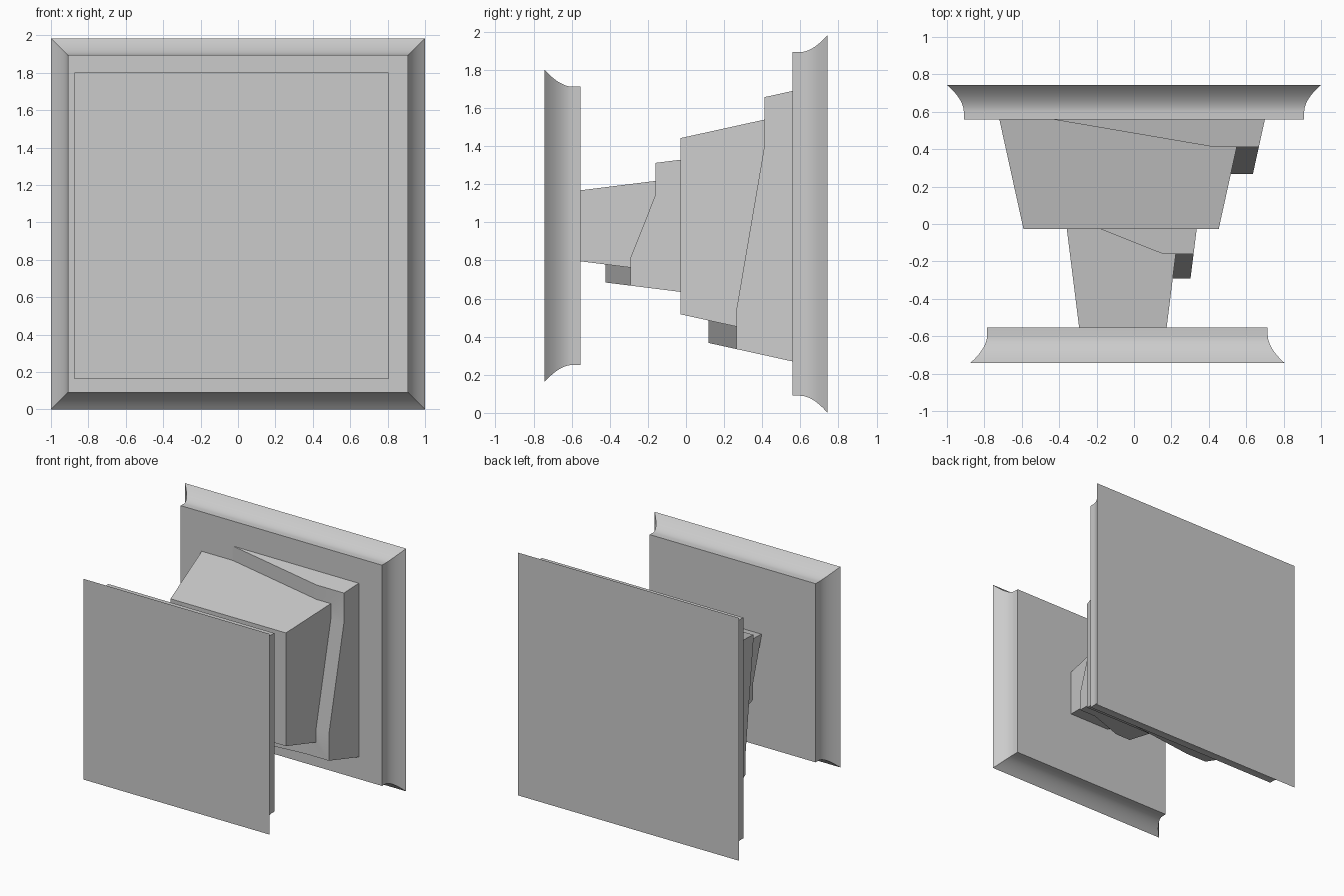
import bpy, bmesh
from mathutils import Vector

if "Cube" in bpy.data.objects:
    bpy.data.objects.remove(bpy.data.objects["Cube"])

SMOOTH = 0.5


def make_object(name, bm):
    bmesh.ops.remove_doubles(bm, verts=bm.verts, dist=1e-5)
    bmesh.ops.recalc_face_normals(bm, faces=bm.faces)
    mesh = bpy.data.meshes.new(name)
    bm.to_mesh(mesh)
    bm.free()
    ob = bpy.data.objects.new(name, mesh)
    bpy.context.collection.objects.link(ob)
    bpy.ops.object.select_all(action='DESELECT')
    ob.select_set(True)
    bpy.context.view_layer.objects.active = ob
    bpy.ops.object.shade_smooth_by_angle(angle=SMOOTH)
    return ob


def loft(name, rings):
    """Capped rectangular loft along y; ring = (y, centre x, centre z, half x, half z)."""
    bm = bmesh.new()
    loops = [[bm.verts.new((cx + sx * hx, y, cz + sz * hz))
              for sx, sz in ((-1, -1), (1, -1), (1, 1), (-1, 1))]
             for y, cx, cz, hx, hz in rings]
    for a, b in zip(loops, loops[1:]):
        for i in range(4):
            j = (i + 1) % 4
            bm.faces.new((a[i], a[j], b[j], b[i]))
    bm.faces.new(loops[0])
    bm.faces.new(loops[-1])
    return make_object(name, bm)


def plate(name, cx, cz, hx, hz, y_inner, y_outer):
    """Square plate: straight lip, then a cove flaring to a sharp outer rim."""
    y_cove = y_inner + (y_outer - y_inner) * 0.22
    rings = [(y_inner, cx, cz, hx - 0.09, hz - 0.09)]
    n = 12
    for i in range(n + 1):
        t = i / n
        d = 0.09 * (t ** 1.85 - 1)
        rings.append((y_cove + (y_outer - y_cove) * t, cx, cz, hx + d, hz + d))
    return loft(name, rings)


def stem(name, cx, cz, y_back, y_front, inner_back, outer_back, slope, ramp):
    """Tapered square stem with a ledge that spirals once around it in four ramps."""
    def inner(y):
        return inner_back - (y_back - y) * slope

    def outer(y):
        return outer_back - (y_back - y) * slope

    loft(name + "_core", [(y, cx, cz, inner(y), inner(y)) for y in (y_back, y_front)])

    # side frames: (outward direction, travel direction) for top, right, bottom, left
    sides = [((0, 1), (1, 0)), ((1, 0), (0, -1)), ((0, -1), (-1, 0)), ((-1, 0), (0, 1))]
    step = (y_front - y_back) / 4
    bm = bmesh.new()

    def pt(side, u, r, y):
        (nx, nz), (tx, tz) = sides[side]
        return bm.verts.new((cx + nx * r + tx * u, y, cz + nz * r + tz * u))

    def station(side, u, y, corner=False, end=False):
        ui = inner(y) if corner or end else u
        uo = outer(y) if corner else ui
        ub = outer(y_back) if corner else inner(y_back) if end else u
        return (pt(side, ui, inner(y), y), pt(side, uo, outer(y), y),
                pt(side, ub, outer(y_back), y_back))

    stations = []
    for s in range(4):
        y0, y1 = y_back + s * step, y_back + (s + 1) * step
        stations.append(station(s, -ramp, y0))
        stations.append(station(s, ramp, y1))
        stations.append(station(s, 0, y1, corner=s < 3, end=s == 3))
    for a, b in zip(stations, stations[1:]):
        bm.faces.new((a[0], a[1], b[1], b[0]))      # ledge
        bm.faces.new((a[1], a[2], b[2], b[1]))      # outer wall
    last = stations[-1]
    foot = pt(3, inner(y_back), inner(y_back), y_back)
    bm.faces.new((last[0], last[1], last[2], foot))  # end, flush with the core top
    bmesh.ops.dissolve_degenerate(bm, dist=1e-5, edges=bm.edges)
    make_object(name + "_spiral_ledge", bm)


# back and front plates
plate("back_plate", 0.0, 0.992, 1.0, 0.992, 0.56, 0.743)
plate("front_plate", -0.035, 0.982, 0.84, 0.82, -0.553, -0.743)

# wide stem on the back plate, narrow stem reaching the front plate
stem("wide_stem", -0.01, 0.98, 0.56, -0.028, 0.592, 0.71, 0.22, 0.43)
stem("narrow_stem", -0.012, 0.982, -0.028, -0.553, 0.252, 0.347, 0.125, 0.165)
